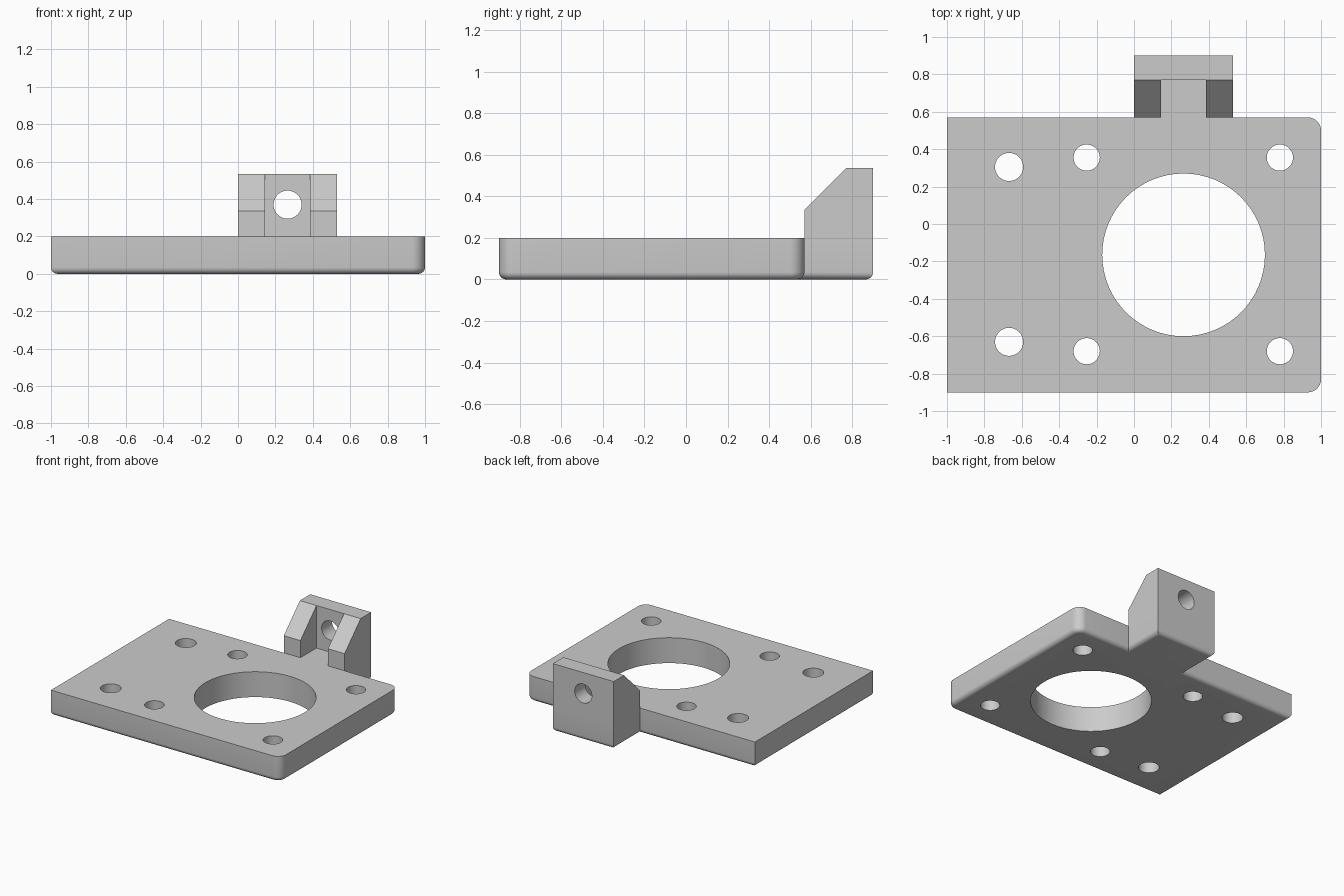
import bpy, bmesh, math
from mathutils import Matrix

if "Cube" in bpy.data.objects:
    bpy.data.objects.remove(bpy.data.objects["Cube"])

grey = bpy.data.materials.new("light grey")
grey.use_nodes = True
COLOUR = (0.6, 0.6, 0.6, 1)
grey.diffuse_color = COLOUR
grey.node_tree.nodes["Principled BSDF"].inputs["Base Color"].default_value = COLOUR

BACK, REAR = 0.57, 0.9         # plate back edge, bracket back face
TOP, HEIGHT = 0.2, 0.535       # plate top, bracket top
LEFT, RIGHT = 0.0, 0.53        # bracket sides


def make_object(name, bm):
    bmesh.ops.recalc_face_normals(bm, faces=bm.faces)
    mesh = bpy.data.meshes.new(name)
    bm.to_mesh(mesh)
    bm.free()
    mesh.materials.append(grey)
    obj = bpy.data.objects.new(name, mesh)
    bpy.context.collection.objects.link(obj)
    return obj


def prism(points, offset):
    bm = bmesh.new()
    face = bm.faces.new([bm.verts.new(p) for p in points])
    new = bmesh.ops.extrude_face_region(bm, geom=[face])["geom"]
    bmesh.ops.translate(bm, vec=offset,
                        verts=[g for g in new if isinstance(g, bmesh.types.BMVert)])
    return bm


def combine(target, tool, operation):
    mod = target.modifiers.new(operation, "BOOLEAN")
    mod.operation, mod.solver, mod.object = operation, "EXACT", tool
    bpy.ops.object.select_all(action="DESELECT")
    bpy.context.view_layer.objects.active = target
    target.select_set(True)
    bpy.ops.object.modifier_apply(modifier=mod.name)
    bpy.data.objects.remove(tool)


def round_edges(bm, test, radius, segments):
    edges = [e for e in bm.edges if test(*[v.co for v in e.verts])]
    bmesh.ops.bevel(bm, geom=edges, offset=radius, segments=segments,
                    profile=0.5, affect="EDGES")


# Base plate with bracket foot, two rounded corners and a rounded lower rim
outline = [(-1, -REAR), (1, -REAR), (1, BACK), (RIGHT, BACK),
           (RIGHT, REAR), (LEFT, REAR), (LEFT, BACK), (-1, BACK)]
bm = prism([(x, y, 0) for x, y in outline], (0, 0, TOP))
round_edges(bm, lambda a, b: min(a.x, b.x) > 0.99 and abs(a.z - b.z) > 0.1, 0.07, 8)
round_edges(bm, lambda a, b: max(a.z, b.z) < 0.001, 0.035, 6)
plate = make_object("mounting_plate", bm)

# Bracket: chamfered block with a slot between its two cheeks
side = [(BACK, TOP), (REAR, TOP), (REAR, HEIGHT), (0.77, HEIGHT), (BACK, 0.335)]
bracket = make_object("bracket", prism([(LEFT, y, z) for y, z in side],
                                       (RIGHT - LEFT, 0, 0)))
slot = make_object("slot_cutter", prism(
    [(0.145, 0.4, 0), (0.385, 0.4, 0), (0.385, 0.77, 0), (0.145, 0.77, 0)], (0, 0, 1)))
combine(bracket, slot, "DIFFERENCE")
combine(plate, bracket, "UNION")


# Round holes
def drill(x, y, z, radius, turn=0):
    bm = bmesh.new()
    bmesh.ops.create_cone(bm, cap_ends=True, segments=64, radius1=radius,
                          radius2=radius, depth=0.6,
                          matrix=Matrix.Translation((x, y, z)) @ Matrix.Rotation(turn, 4, "X"))
    combine(plate, make_object("hole_cutter", bm), "DIFFERENCE")


drill(0.265, -0.165, 0.1, 0.435)
for y in (0.305, -0.63):
    drill(-0.668, y, 0.1, 0.075)
for x in (-0.253, 0.78):
    for y in (0.355, -0.68):
        drill(x, y, 0.1, 0.07)
drill(0.265, 0.85, 0.37, 0.075, math.pi / 2)

bpy.ops.object.shade_smooth_by_angle(angle=math.radians(30))
